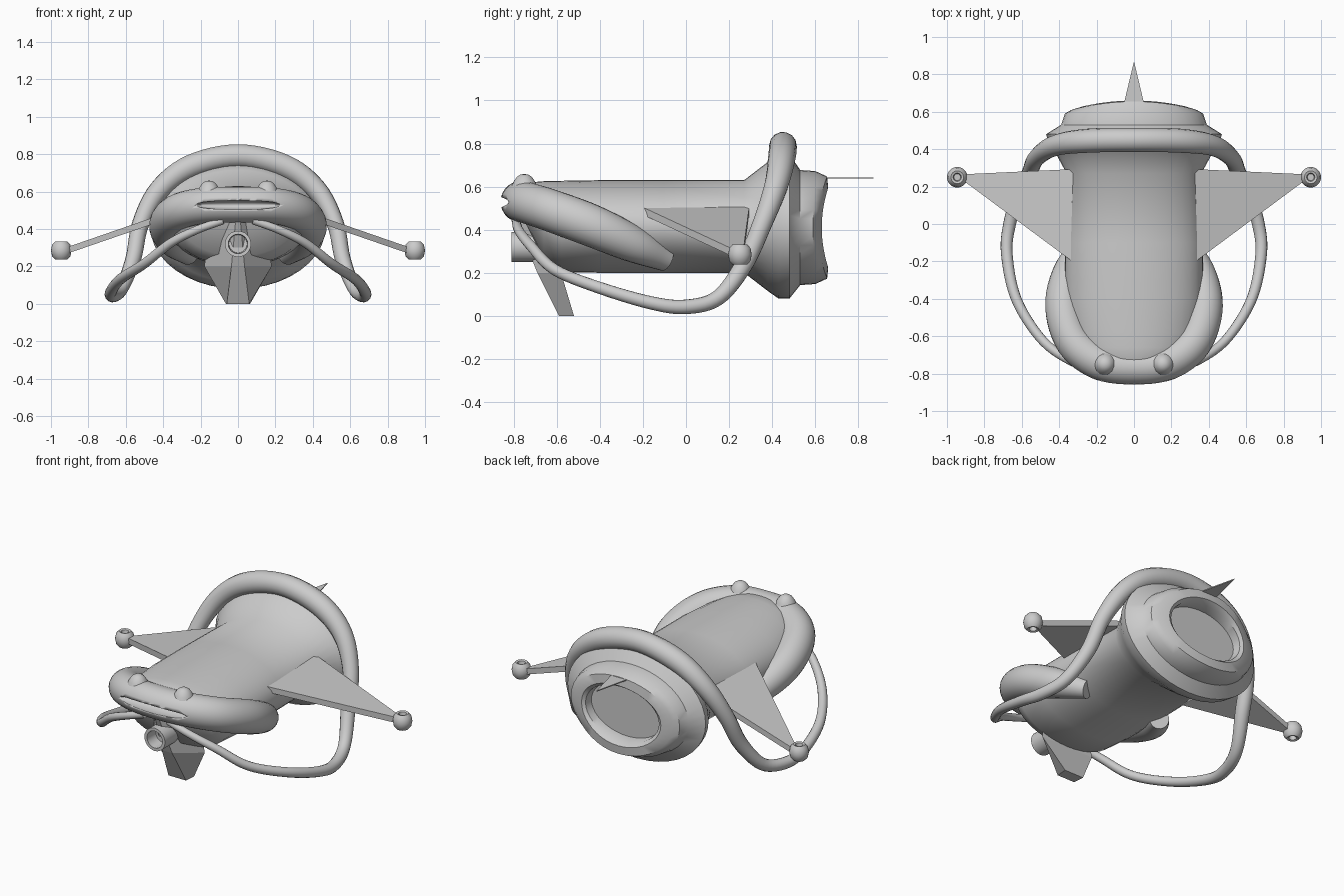
import bpy, bmesh, math
from mathutils import Vector

if "Cube" in bpy.data.objects:
    bpy.data.objects.remove(bpy.data.objects["Cube"])


def finish(name, bm, angle=40):
    bmesh.ops.recalc_face_normals(bm, faces=bm.faces)
    me = bpy.data.meshes.new(name)
    bm.to_mesh(me)
    bm.free()
    ob = bpy.data.objects.new(name, me)
    bpy.context.collection.objects.link(ob)
    if angle:
        me.shade_smooth()
        me.set_sharp_from_angle(angle=math.radians(angle))
    return ob


def skin(name, rings, angle=40):
    """Closed skin through a list of equal-length rings, capped at both ends."""
    bm = bmesh.new()
    vs = [[bm.verts.new(p) for p in r] for r in rings]
    n = len(vs[0])
    for a, b in zip(vs, vs[1:]):
        for i in range(n):
            j = (i + 1) % n
            bm.faces.new((a[i], a[j], b[j], b[i]))
    bm.faces.new(vs[0])
    bm.faces.new(vs[-1])
    return finish(name, bm, angle)


def spline(pts, steps):
    """Catmull-Rom through tuples of any length."""
    pts = [Vector(p) for p in pts]
    pts = [pts[0] * 2 - pts[1]] + pts + [pts[-1] * 2 - pts[-2]]
    out = []
    for k in range(1, len(pts) - 2):
        a, b, c, d = pts[k - 1:k + 3]
        for s in range(steps):
            t = s / steps
            out.append((b * 2 + (c - a) * t + (a * 2 - b * 5 + c * 4 - d) * t * t
                        + (b * 3 - a - c * 3 + d) * t ** 3) / 2)
    return out + [pts[-2]]


def tube(name, half, n=20, steps=6):
    """Round tube (x, y, z, radius) mirrored about x = 0; first point on x = 0."""
    pts = [(-x, y, z, r) for x, y, z, r in half[:0:-1]] + half
    path = spline(pts, steps)
    rings = []
    for i, p in enumerate(path):
        t = (path[min(i + 1, len(path) - 1)] - path[max(i - 1, 0)]).to_3d().normalized()
        if i == 0:
            u = t.orthogonal()
        u = (u - t * u.dot(t)).normalized()
        w = t.cross(u)
        rings.append([p.to_3d() + (u * math.cos(a) + w * math.sin(a)) * p[3]
                      for a in (math.tau * k / n for k in range(n))])
    return skin(name, rings, 50)


def lathe(name, center, profile, axis, n=24):
    """Revolve (radius, height) pairs about the z or y axis."""
    rings = []
    for r, h in profile:
        ring = []
        for k in range(n):
            a = math.tau * k / n
            c, s = r * math.cos(a), r * math.sin(a)
            ring.append(Vector(center) + Vector((c, s, h) if axis == 'z' else (c, h, s)))
        rings.append(ring)
    return skin(name, rings)


def ellipses(sections, n=40):
    """Rings across y: (y, centre z, half width, half height, side setback)."""
    return [[(rx * math.cos(a), y - back * math.cos(a) ** 2, cz + rz * math.sin(a))
             for a in (math.tau * k / n for k in range(n))]
            for y, cz, rx, rz, back in sections]


# hull with flared collar and hollow exhaust
skin("hull", ellipses([
    (-0.77, 0.54, 0.12, 0.06, 0), (-0.72, 0.50, 0.24, 0.12, 0),
    (-0.66, 0.44, 0.31, 0.185, 0), (-0.58, 0.415, 0.35, 0.212, 0),
    (-0.40, 0.415, 0.37, 0.215, 0), (-0.10, 0.415, 0.37, 0.215, 0),
    (0.27, 0.415, 0.36, 0.215, 0), (0.38, 0.415, 0.42, 0.30, 0),
    (0.43, 0.415, 0.455, 0.335, 0), (0.48, 0.415, 0.47, 0.335, 0),
    (0.53, 0.41, 0.39, 0.267, 0), (0.60, 0.41, 0.37, 0.262, 0.01),
    (0.655, 0.41, 0.335, 0.237, 0.045), (0.66, 0.41, 0.27, 0.185, 0.03),
    (0.63, 0.41, 0.25, 0.165, 0.01), (0.57, 0.41, 0.245, 0.16, 0)]))

# thick lip around the nose, with mouth slit
lip = tube("nose_lip", [
    (0, -0.765, 0.53, 0.096), (0.18, -0.74, 0.525, 0.096), (0.32, -0.63, 0.49, 0.098),
    (0.377, -0.44, 0.42, 0.098), (0.345, -0.25, 0.335, 0.085), (0.26, -0.09, 0.26, 0.055)], 24)
bm = bmesh.new()
bmesh.ops.create_uvsphere(bm, u_segments=32, v_segments=16, radius=1)
for v in bm.verts:
    v.co = Vector((v.co.x * 0.23, v.co.y * 0.055 - 0.835, v.co.z * 0.026 + 0.528))
cutter = finish("mouth_cutter", bm)
cutter.hide_render = True
cutter.hide_viewport = True
cut = lip.modifiers.new("mouth", 'BOOLEAN')
cut.operation = 'DIFFERENCE'
cut.solver = 'EXACT'
cut.object = cutter

# long hose: arches over the collar and sweeps to the chin
tube("hose", [
    (0, 0.45, 0.79, 0.064), (0.25, 0.445, 0.735, 0.064), (0.42, 0.42, 0.61, 0.056),
    (0.52, 0.355, 0.43, 0.046), (0.56, 0.27, 0.24, 0.042), (0.62, 0.15, 0.085, 0.036),
    (0.665, 0.0, 0.042, 0.034), (0.68, -0.16, 0.06, 0.031), (0.63, -0.40, 0.13, 0.028),
    (0.50, -0.61, 0.215, 0.026), (0.36, -0.72, 0.325, 0.024), (0.22, -0.775, 0.395, 0.022),
    (0.08, -0.79, 0.445, 0.02)], 14)

# wings, tip pods and eyes on both sides
for side, s in (("left", -1), ("right", 1)):
    wing = [(0.29, -0.23), (0.29, 0.295), (0.93, 0.265), (0.93, 0.245)]
    rings = [[(s * x, y, 0.518 - (x - 0.29) * 0.345 - d) for x, y in wing] for d in (0, 0.035)]
    skin(side + "_wing", rings, 0)
    lathe(side + "_tip_pod", (s * 0.945, 0.25, 0.285), [
        (0.018, -0.02), (0.022, -0.043), (0.034, -0.047), (0.049, -0.03), (0.055, 0),
        (0.049, 0.03), (0.034, 0.047), (0.022, 0.043), (0.018, 0.02)], 'z')
    lathe(side + "_eye_bump", (s * 0.155, -0.75, 0.595), [
        (0.065, -0.01), (0.052, 0.025), (0.035, 0.05), (0.018, 0.061), (0.004, 0.063)], 'z')

# faceted chin keel: front/back half width and y at each height
skin("chin_keel", [[(-f, yf, z), (f, yf, z), (b, yb, z), (-b, yb, z)]
                   for z, f, yf, b, yb in [(0, 0.06, -0.59, 0.065, -0.52),
                                           (0.2, 0.035, -0.69, 0.18, -0.58),
                                           (0.45, 0.012, -0.79, 0.15, -0.60)]], 0)

# hollow barrel under the chin
lathe("chin_barrel", (0, 0, 0.32), [
    (0.07, -0.68), (0.07, -0.81), (0.052, -0.81), (0.048, -0.73)], 'y')

# thin tail spike
skin("tail_spike", [[(-0.055, 0.64, z), (0.055, 0.64, z), (0, 0.87, z)]
                    for z in (0.637, 0.643)], 0)
